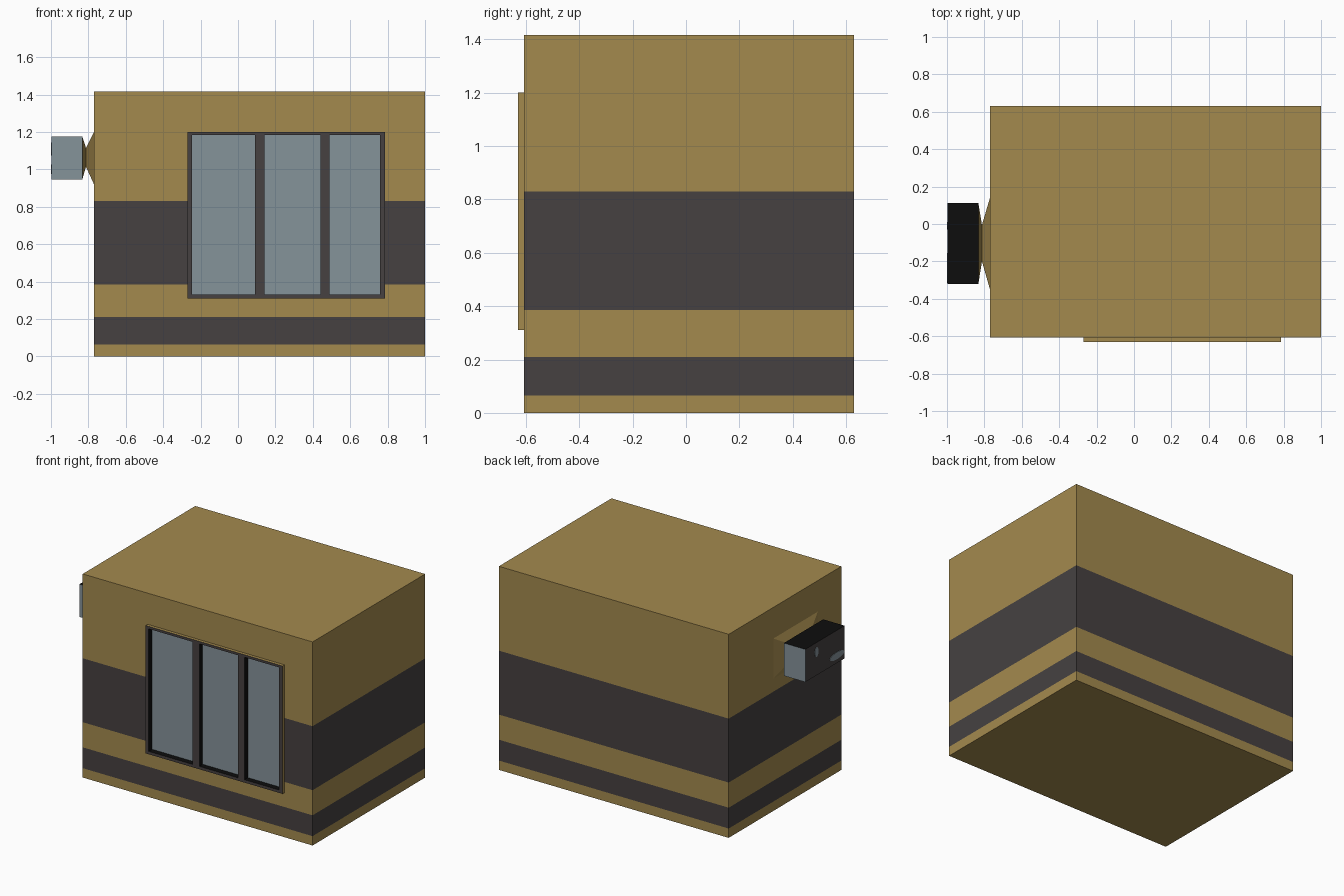
import bpy, bmesh, math
from mathutils import Matrix, Vector

if "Cube" in bpy.data.objects:
    bpy.data.objects.remove(bpy.data.objects["Cube"])


def material(name, rgb):
    m = bpy.data.materials.new(name)
    m.diffuse_color = (*rgb, 1)
    m.use_nodes = True
    m.node_tree.nodes["Principled BSDF"].inputs["Base Color"].default_value = m.diffuse_color
    return m


MATS = [material("tan", (0.371, 0.254, 0.076)),
        material("charcoal", (0.061, 0.053, 0.053)),
        material("glass_grey", (0.235, 0.292, 0.323)),
        material("black", (0.004, 0.004, 0.004))]
TAN, DARK, GLASS, BLACK = range(4)


def finish(bm, name, rule):
    """Colour every face by a rule and make the object."""
    bm.normal_update()
    for f in bm.faces:
        f.material_index = rule(f.calc_center_median(), f.normal)
    me = bpy.data.meshes.new(name)
    bm.to_mesh(me)
    bm.free()
    for m in MATS:
        me.materials.append(m)
    ob = bpy.data.objects.new(name, me)
    bpy.context.collection.objects.link(ob)
    return ob


def box_bm(x0, x1, y0, y1, z0, z1):
    bm = bmesh.new()
    bmesh.ops.create_cube(bm, size=1)
    for v in bm.verts:
        v.co = Vector(((x0 + x1) / 2 + v.co.x * (x1 - x0),
                       (y0 + y1) / 2 + v.co.y * (y1 - y0),
                       (z0 + z1) / 2 + v.co.z * (z1 - z0)))
    return bm


# window layout
FX0, FX1, FZ0, FZ1 = -0.27, 0.785, 0.31, 1.20
PZ0, PZ1 = 0.33, 1.183
PANES = [(-0.247, 0.09), (0.143, 0.44), (0.49, 0.758)]
FRONT, GLASS_Y = -0.63, -0.592

# body: box cut at the stripe heights, with an opening for the window
body = box_bm(-0.77, 1.0, -0.608, 0.63, 0, 1.417)
cuts = [((0, 0, z), (0, 0, 1)) for z in (0.065, 0.21, FZ0, 0.385, 0.83, FZ1)]
cuts += [((x, 0, 0), (1, 0, 0)) for x in (FX0, FX1)]
for co, no in cuts:
    bmesh.ops.bisect_plane(body, geom=body.verts[:] + body.edges[:] + body.faces[:],
                           plane_co=co, plane_no=no)
body.normal_update()
opening = []
for f in body.faces:
    c = f.calc_center_median()
    if f.normal.y < -0.9 and FX0 < c.x < FX1 and FZ0 < c.z < FZ1:
        opening.append(f)
bmesh.ops.delete(body, geom=opening, context='FACES')


def stripes(c, n):
    striped = 0.065 < c.z < 0.21 or 0.385 < c.z < 0.83
    return DARK if striped and abs(n.z) < 0.5 else TAN


finish(body, "body", stripes)


# window frame bars: dark front, tan outer rim, black inner sides
def frame_rule(c, n):
    if n.y < -0.5:
        return DARK
    rim = min(abs(c.x - FX0), abs(c.x - FX1), abs(c.z - FZ0), abs(c.z - FZ1)) < 0.001
    return TAN if rim else BLACK


edges = [FX0] + [x for p in PANES for x in p] + [FX1]
for i in range(0, len(edges), 2):
    side = i in (0, len(edges) - 2)
    z0, z1 = (FZ0, FZ1) if side else (PZ0, PZ1)
    finish(box_bm(edges[i], edges[i + 1], FRONT, GLASS_Y, z0, z1),
           f"window_upright_{i // 2 + 1}", frame_rule)
for name, z0, z1 in (("sill", FZ0, PZ0), ("lintel", PZ1, FZ1)):
    finish(box_bm(edges[1], edges[-2], FRONT, GLASS_Y, z0, z1), "window_" + name, frame_rule)

# recessed glass panes
for i, (x0, x1) in enumerate(PANES):
    finish(box_bm(x0, x1, GLASS_Y, GLASS_Y + 0.008, PZ0, PZ1),
           f"glass_pane_{i + 1}", lambda c, n: GLASS)

# side bracket: flares out to the wall and to the lamp box from a thin neck
bm = bmesh.new()
rings = []
for x, y0, y1, z0, z1 in ((-0.77, -0.35, 0.14, 0.92, 1.20),
                          (-0.813, -0.20, -0.005, 1.015, 1.115),
                          (-0.832, -0.32, 0.112, 0.947, 1.175)):
    rings.append([bm.verts.new((x, y, z)) for y, z in ((y0, z0), (y1, z0), (y1, z1), (y0, z1))])
for a, b in zip(rings, rings[1:]):
    for i in range(4):
        j = (i + 1) % 4
        bm.faces.new((a[i], a[j], b[j], b[i]))
bm.faces.new(rings[0])
bm.faces.new(rings[-1])
bmesh.ops.recalc_face_normals(bm, faces=bm.faces[:])
finish(bm, "side_bracket", lambda c, n: TAN)

# lamp box: grey ends, charcoal outer face, black elsewhere
finish(box_bm(-0.997, -0.832, -0.32, 0.112, 0.947, 1.175), "lamp_box",
       lambda c, n: GLASS if abs(n.y) > 0.5 else DARK if n.x < -0.5 else BLACK)

# small grey marks on the outer face of the lamp box
for i, (y, z, ry, rz) in enumerate(((-0.01, 1.11, 0.02, 0.035), (-0.235, 1.0, 0.08, 0.025))):
    bm = bmesh.new()
    bmesh.ops.create_cone(bm, cap_ends=True, segments=12, radius1=1, radius2=1, depth=0.004)
    bmesh.ops.transform(bm, verts=bm.verts[:], matrix=Matrix.Translation((-0.998, y, z))
                        @ Matrix.Diagonal((1, ry, rz, 1))
                        @ Matrix.Rotation(math.pi / 2, 4, 'Y'))
    finish(bm, f"lamp_mark_{i + 1}", lambda c, n: GLASS)
